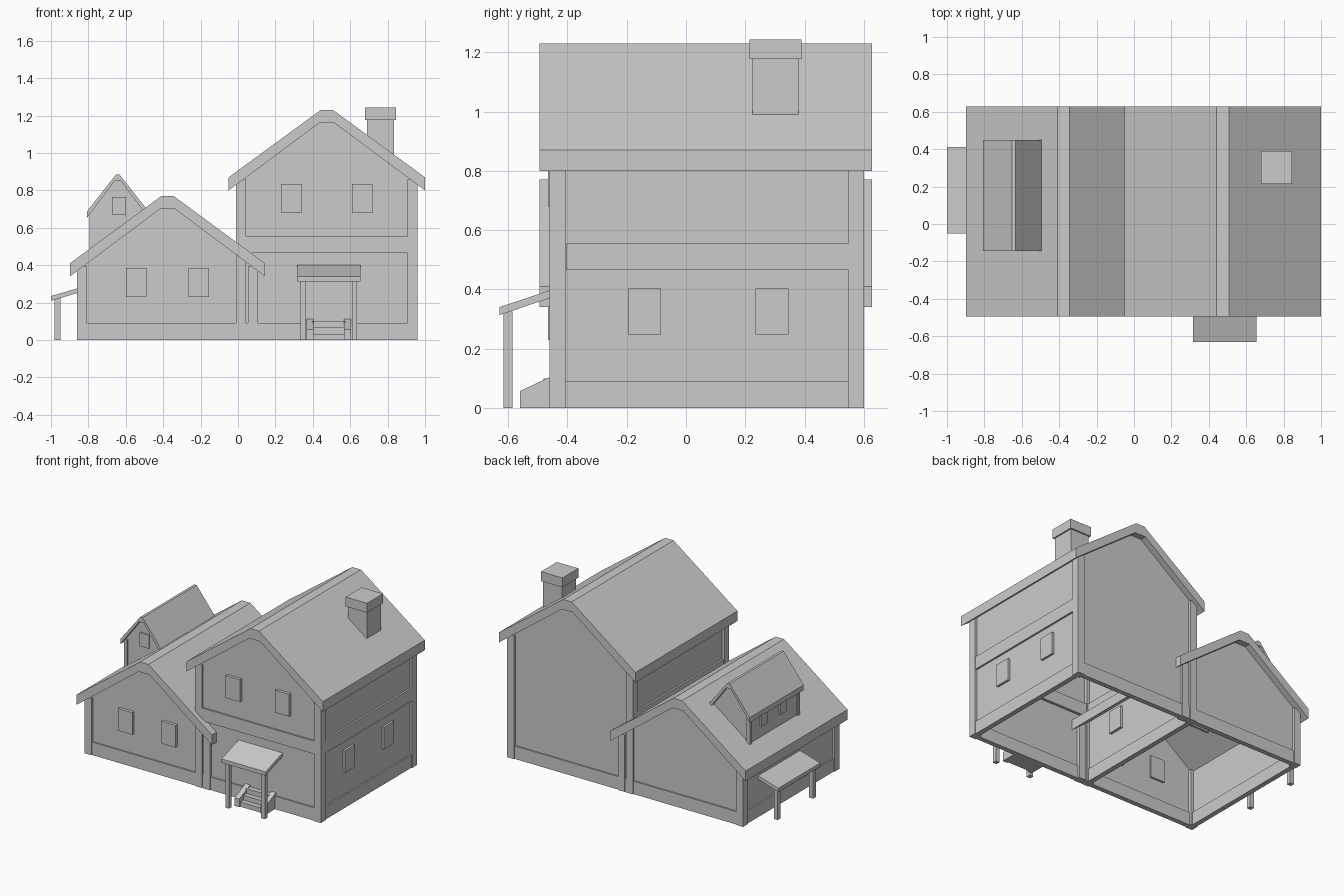
import bpy
import bmesh

cube = bpy.data.objects.get("Cube")
if cube:
    bpy.data.objects.remove(cube, do_unlink=True)

grey = bpy.data.materials.new("light_grey")
grey.use_nodes = True
GREY = (0.6, 0.6, 0.6, 1)
grey.diffuse_color = GREY
grey.node_tree.nodes["Principled BSDF"].inputs["Base Color"].default_value = GREY


def prism(name, profile, axis, a, b):
    """Extrude a flat profile along x (profile is y, z) or y (profile is x, z)."""
    bm = bmesh.new()
    place = (lambda p, t: (t, p[0], p[1])) if axis == "x" else (lambda p, t: (p[0], t, p[1]))
    low = [bm.verts.new(place(p, a)) for p in profile]
    high = [bm.verts.new(place(p, b)) for p in profile]
    bm.faces.new(low)
    bm.faces.new(high[::-1])
    n = len(profile)
    for i in range(n):
        j = (i + 1) % n
        bm.faces.new((low[j], low[i], high[i], high[j]))
    bmesh.ops.recalc_face_normals(bm, faces=bm.faces)
    mesh = bpy.data.meshes.new(name)
    bm.to_mesh(mesh)
    bm.free()
    mesh.materials.append(grey)
    obj = bpy.data.objects.new(name, mesh)
    bpy.context.collection.objects.link(obj)
    return obj


def box(name, x0, x1, y0, y1, z0, z1):
    return prism(name, [(x0, z0), (x1, z0), (x1, z1), (x0, z1)], "y", y0, y1)


def window(name, cx, cy, cz, w, h, facing, depth=0.05):
    """Raised window panel that passes through its wall."""
    dx, dy = (w / 2, depth / 2) if facing == "y" else (depth / 2, w / 2)
    return box(name, cx - dx, cx + dx, cy - dy, cy + dy, cz - h / 2, cz + h / 2)


def building(name, cx, half_roof, half_wall, eave, peak, flat, thick,
             roof_y, wall_y, post, base_z, sides=(-1, 1), floor=0.0):
    """Gabled shell: roof, gable ends, side walls, corner posts and base boards."""
    slope = (peak - eave) / (half_roof - flat)

    def under(d):
        return eave - thick + slope * (half_roof - d)

    # Roof with a narrow flat ridge
    f = flat + 0.008
    top = [(cx - half_roof, eave), (cx - flat, peak), (cx + flat, peak), (cx + half_roof, eave)]
    bottom = [(cx + half_roof, eave - thick), (cx + f, peak - thick),
              (cx - f, peak - thick), (cx - half_roof, eave - thick)]
    prism(name + "_roof", top + bottom, "y", *roof_y)

    # Gable walls, set in slightly from the posts
    y0, y1 = wall_y
    inset, t = post * 0.3, 0.015
    w = half_wall - inset
    h = under(w) + thick * 0.3
    gable = [(cx - w, floor), (cx + w, floor), (cx + w, h), (cx + f, peak - thick * 0.8),
             (cx - f, peak - thick * 0.8), (cx - w, h)]
    prism(name + "_front_wall", gable, "y", y0 + inset, y0 + inset + t)
    prism(name + "_back_wall", gable, "y", y1 - inset - t, y1 - inset)

    for s in sides:
        label = "left" if s > 0 else "right"
        xs = sorted((cx + s * w, cx + s * (w - t)))
        box(f"{name}_{label}_wall", *xs, y0 + inset, y1 - inset, floor, h)
        if base_z:
            xs = sorted((cx + s * (half_wall - 0.006), cx + s * (half_wall - 0.04)))
            box(f"{name}_{label}_base", *xs, y0 + post, y1 - post, 0, base_z)
    for s in (-1, 1):
        label = "left" if s > 0 else "right"
        xs = sorted((cx + s * half_wall, cx + s * (half_wall - post)))
        ht = under(half_wall) + thick * 0.4
        box(f"{name}_front_{label}_post", *xs, y0, y0 + post, floor, ht)
        box(f"{name}_back_{label}_post", *xs, y1 - post, y1, floor, ht)
    if base_z:
        bx = half_wall - post
        box(name + "_front_base", cx - bx, cx + bx, y0 + 0.006, y0 + 0.04, 0, base_z)
        box(name + "_back_base", cx - bx, cx + bx, y1 - 0.04, y1 - 0.006, 0, base_z)


ROOF_Y, WALL_Y = (-0.495, 0.628), (-0.46, 0.60)
MAIN_X, WING_X, DORMER_X = 0.475, -0.377, -0.643

# Main two-storey house
building("main_house", MAIN_X, 0.525, 0.485, 0.87, 1.23, 0.033, 0.07,
         ROOF_Y, WALL_Y, 0.053, 0.09)
box("main_front_band", 0.043, 0.907, -0.456, -0.41, 0.465, 0.555)
for s, label in ((-1, "right"), (1, "left")):
    x = MAIN_X + s * 0.46
    box(f"main_{label}_band", x - 0.022, x + 0.022, -0.405, 0.547, 0.465, 0.555)
    for i, y in enumerate((-0.14, 0.29)):
        window(f"main_{label}_window_{i}", x, y, 0.325, 0.11, 0.155, "x")
    window(f"main_front_{label}_window", MAIN_X + s * 0.19, -0.44, 0.757, 0.11, 0.155, "y")

# Lower side wing
building("wing", WING_X, 0.522, 0.483, 0.41, 0.77, 0.033, 0.07,
         ROOF_Y, WALL_Y, 0.053, 0.09, sides=(-1,))
for s, label in ((-1, "right"), (1, "left")):
    window(f"wing_front_{label}_window", WING_X + s * 0.167, -0.44, 0.307, 0.11, 0.155, "y")

# Dormer on the wing roof
building("dormer", DORMER_X, 0.163, 0.15, 0.69, 0.885, 0.009, 0.035,
         (-0.145, 0.45), (-0.125, 0.43), 0.026, 0, floor=0.49)
window("dormer_front_window", -0.635, -0.113, 0.717, 0.07, 0.095, "y", 0.025)
for i, y in enumerate((0.06, 0.27)):
    window(f"dormer_side_window_{i}", -0.783, y, 0.61, 0.07, 0.08, "x", 0.022)

# Chimney
box("chimney_shaft", 0.69, 0.835, 0.225, 0.38, 0.95, 1.18)
box("chimney_cap", 0.68, 0.845, 0.215, 0.39, 1.177, 1.243)

# Side awning on two posts
prism("awning_roof", [(-1.0, 0.21), (-0.84, 0.257), (-0.84, 0.282), (-1.0, 0.235)],
      "y", -0.05, 0.412)
for i, y in enumerate((-0.03, 0.36)):
    box(f"awning_post_{i}", -0.98, -0.95, y, y + 0.03, 0, 0.225)

# Front porch roof, posts, stair sides
PORCH_X = 0.485
prism("porch_roof", [(-0.63, 0.313), (-0.44, 0.377), (-0.44, 0.403), (-0.63, 0.34)],
      "x", PORCH_X - 0.17, PORCH_X + 0.17)
for s, label in ((-1, "right"), (1, "left")):
    x = PORCH_X + s * 0.138
    box(f"porch_{label}_post", x - 0.014, x + 0.014, -0.615, -0.585, 0, 0.325)
    x = PORCH_X + s * 0.1
    prism(f"stair_{label}_side", [(-0.56, 0), (-0.43, 0), (-0.43, 0.118), (-0.56, 0.057)],
          "x", x - 0.018, x + 0.018)

# Porch steps
for i in range(3):
    top = 0.033 * (i + 1)
    box(f"step_{i}", PORCH_X - 0.09, PORCH_X + 0.09,
        -0.55 + 0.035 * i, -0.43, top - 0.033, top)
